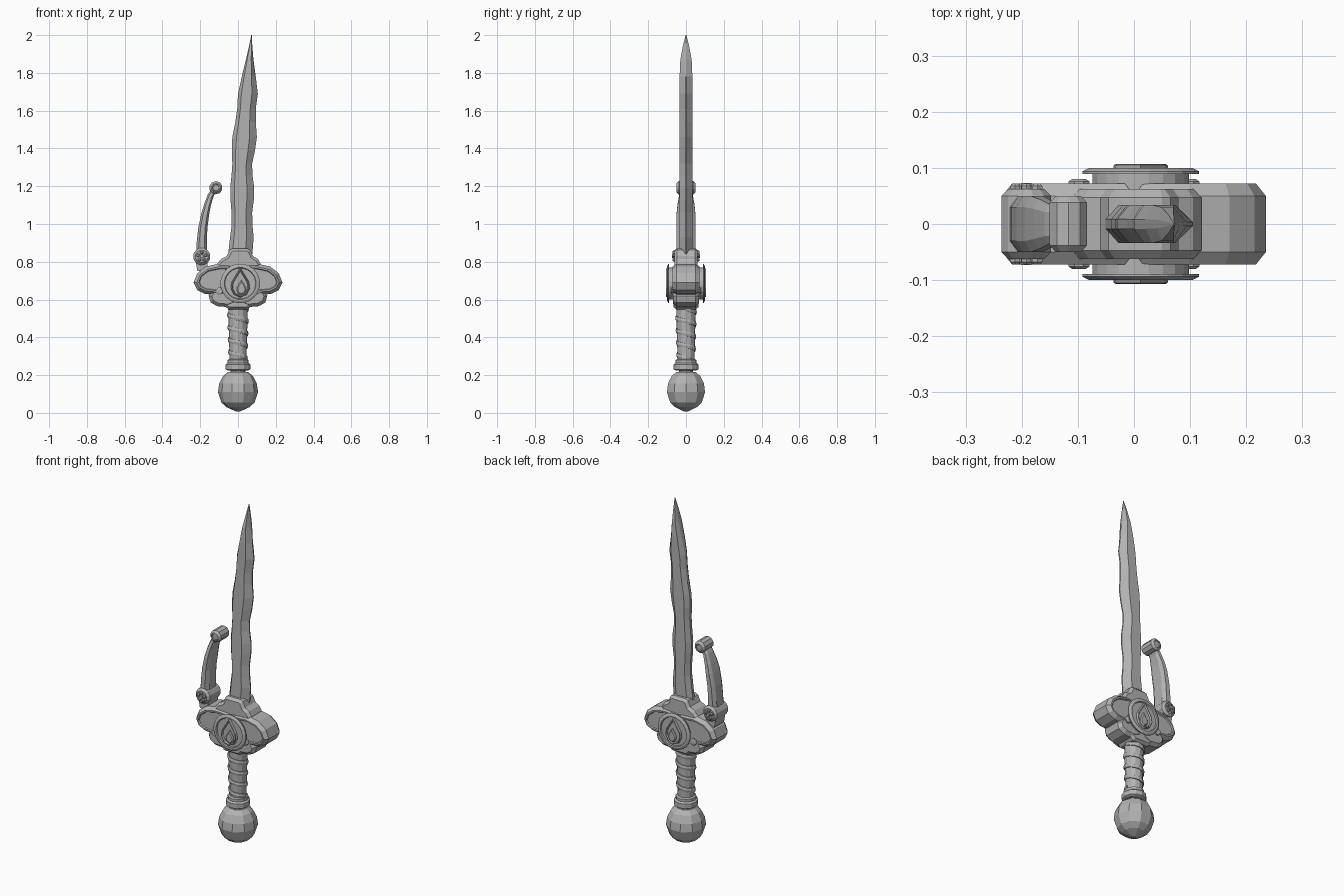
import bpy, bmesh, math
from mathutils import Vector

metal = bpy.data.materials.new("grey_metal")
metal.diffuse_color = (0.45, 0.45, 0.45, 1)


def finish(bm, name):
    bmesh.ops.recalc_face_normals(bm, faces=bm.faces)
    mesh = bpy.data.meshes.new(name)
    bm.to_mesh(mesh)
    bm.free()
    mesh.materials.append(metal)
    obj = bpy.data.objects.new(name, mesh)
    bpy.context.collection.objects.link(obj)
    return obj


def skin(name, rings, loop=True):
    """Join equal-length rings of points and cap both ends."""
    bm = bmesh.new()
    vs = [[bm.verts.new(p) for p in r] for r in rings]
    n = len(vs[0])
    for a, b in zip(vs, vs[1:]):
        for i in range(n):
            j = (i + 1) % n
            bm.faces.new((a[i], a[j], b[j], b[i]))
    bm.faces.new(vs[0])
    bm.faces.new(vs[-1])
    return finish(bm, name)


def inset(pts, d):
    area = sum(a[0] * b[1] - b[0] * a[1] for a, b in zip(pts, pts[1:] + pts[:1]))
    if area < 0:
        pts = pts[::-1]
    out = []
    for i, p in enumerate(pts):
        p = Vector(p)
        e0 = (p - Vector(pts[i - 1])).normalized()
        e1 = (Vector(pts[(i + 1) % len(pts)]) - p).normalized()
        n0, n1 = Vector((-e0.y, e0.x)), Vector((-e1.y, e1.x))
        m = (n0 + n1).normalized()
        out.append(p + m * d / max(m.dot(n0), 0.5))
    return out


def plate(name, pts, half):
    """Outline in x/z, mirrored through y; half lists (y, inset) outwards."""
    steps = [(-y, d) for y, d in reversed(half)] + half
    return skin(name, [[(q.x, y, q.y) for q in inset(pts, d)] for y, d in steps])


def circle(x, z, r, n):
    return [(x + r * math.cos(math.tau * (i + 0.5) / n),
             z + r * math.sin(math.tau * (i + 0.5) / n)) for i in range(n)]


def lathe(name, profile, n):
    return skin(name, [[(r * math.cos(math.tau * i / n), r * math.sin(math.tau * i / n), z)
                        for i in range(n)] for r, z in profile])


# Pommel, collar and grip
lathe("pommel", [(0.012, 0.008), (0.06, 0.03), (0.088, 0.055), (0.106, 0.11),
                 (0.1, 0.155), (0.08, 0.195), (0.052, 0.217)], 10)
lathe("pommel_neck", [(0.04, 0.2), (0.04, 0.26)], 10)
lathe("collar", [(0.055, 0.225), (0.065, 0.23), (0.065, 0.257), (0.055, 0.265)], 12)
lathe("collar_band", [(0.055, 0.262), (0.055, 0.28), (0.046, 0.285)], 12)
lathe("grip", [(0.044, 0.26), (0.052, 0.56), (0.05, 0.6)], 12)

# Spiral wrap around the grip
rings, turns, seg = [], 4, 14
for i in range(turns * seg + 1):
    t = i / (turns * seg)
    a = math.tau * turns * t
    z = 0.55 - 0.26 * t
    r = 0.059 - 0.007 * t
    rings.append([(q * math.cos(a), q * math.sin(a), z + dz) for q, dz in
                  ((r - 0.018, 0.012), (r - 0.003, 0.012), (r, 0.0),
                   (r - 0.003, -0.012), (r - 0.018, -0.012))])
skin("grip_wrap", rings)

# Guard: two wings, lower lobes, centre and top dome
wing = [(0, 0.785), (0.10, 0.79), (0.17, 0.775), (0.215, 0.74), (0.235, 0.69),
        (0.215, 0.65), (0.175, 0.63), (0.08, 0.62), (0, 0.62)]
lobe = [(0.02, 0.66), (0.13, 0.66), (0.155, 0.62), (0.145, 0.585),
        (0.11, 0.565), (0.05, 0.56), (0.0, 0.58)]
rim = [(0.05, 0), (0.072, 0.016), (0.072, 0.024), (0.066, 0.028)]
for side, s in (("left", -1), ("right", 1)):
    plate(side + "_wing", [(s * x, z) for x, z in wing], rim)
    plate(side + "_lower_lobe", [(s * x, z) for x, z in lobe],
          [(0.05, 0), (0.068, 0.016)])
    # curl beside the medallion
    plate(side + "_curl", circle(s * 0.098, 0.645, 0.02, 8),
          [(0.06, 0), (0.076, 0), (0.08, 0.006)])
plate("guard_bottom", [(-0.08, 0.575), (-0.05, 0.548), (0.05, 0.548), (0.08, 0.575),
                       (0.06, 0.65), (-0.06, 0.65)], [(0.05, 0), (0.066, 0.012)])
plate("guard_dome", [(-0.115, 0.76), (-0.11, 0.79), (-0.09, 0.815), (-0.06, 0.83),
                     (-0.045, 0.862), (-0.03, 0.87), (0.05, 0.87), (0.065, 0.862),
                     (0.08, 0.83), (0.105, 0.815), (0.12, 0.79), (0.12, 0.76)],
      [(0.047, 0), (0.062, 0.014)])

# Medallion with a flame drop on both sides
cx, cz = 0.012, 0.685
plate("medallion", circle(cx, cz, 0.105, 20),
      [(0.089, 0.018), (0.089, 0), (0.094, 0), (0.1, 0.012), (0.1, 0.02), (0.093, 0.023)])


def drop(x, z, s):
    pts = [(0, 1.0), (0.28, 0.55), (0.55, 0.1), (0.6, -0.3), (0.4, -0.7), (0, -0.88)]
    return [(x + s * a, z + s * b) for a, b in pts + [(-a, b) for a, b in pts[4:0:-1]]]


plate("flame_drop", drop(cx, cz, 0.085),
      [(0.09, 0), (0.105, 0.003), (0.107, 0.007), (0.098, 0.011)])
plate("flame_core", drop(cx + 0.006, cz - 0.023, 0.042),
      [(0.09, 0), (0.102, 0), (0.107, 0.006)])

# Blade: height, left edge, right edge, half thickness
blade = [(0.84, -0.052, 0.076, 0.034), (0.93, -0.042, 0.083, 0.034),
         (0.99, -0.034, 0.077, 0.034), (1.06, -0.034, 0.075, 0.034),
         (1.13, -0.04, 0.084, 0.034), (1.19, -0.041, 0.086, 0.034),
         (1.26, -0.034, 0.076, 0.034), (1.32, -0.03, 0.075, 0.034),
         (1.39, -0.033, 0.09, 0.034), (1.46, -0.03, 0.1, 0.034),
         (1.54, -0.014, 0.094, 0.034), (1.61, -0.004, 0.094, 0.034),
         (1.69, 0.0, 0.105, 0.034), (1.78, 0.02, 0.094, 0.034),
         (1.87, 0.042, 0.082, 0.03), (1.94, 0.058, 0.076, 0.017),
         (2.0, 0.07, 0.073, 0.002)]
rings = []
for z, l, r, h in blade:
    w = r - l
    a, b = l + 0.17 * w, r - 0.3 * w
    rings.append([(l, -h * 0.25, z), (a, -h, z), (b, -h, z), (r, -h * 0.1, z),
                  (r, h * 0.1, z), (b, h, z), (a, h, z), (l, h * 0.25, z)])
skin("blade", rings)

# Curved side arm: centre x, z, half width, half depth
arm = [(-0.193, 0.82, 0.03, 0.05), (-0.192, 0.9, 0.027, 0.05), (-0.186, 0.98, 0.024, 0.05),
       (-0.174, 1.05, 0.021, 0.05), (-0.162, 1.1, 0.018, 0.045),
       (-0.145, 1.15, 0.016, 0.036), (-0.122, 1.19, 0.014, 0.032)]
rings = []
for i, (x, z, w, d) in enumerate(arm):
    p, q = arm[max(i - 1, 0)], arm[min(i + 1, len(arm) - 1)]
    t = Vector((q[0] - p[0], q[1] - p[1])).normalized()
    rings.append([(x + t.y * u * w, v * d, z - t.x * u * w) for u, v in
                  ((-1, -0.6), (-0.5, -1), (0.5, -1), (1, -0.6),
                   (1, 0.6), (0.5, 1), (-0.5, 1), (-1, 0.6))])
skin("side_arm", rings)
plate("arm_tip", circle(-0.117, 1.192, 0.035, 10),
      [(0.038, 0), (0.05, 0.011), (0.05, 0.016), (0.046, 0.018)])

# Hinge scroll at the foot of the arm with a small rosette
hx, hz = -0.192, 0.828
plate("hinge_scroll", circle(hx, hz, 0.046, 12), [(0.05, 0), (0.062, 0.012)])
plate("hinge_foot", [(-0.215, 0.75), (-0.165, 0.75), (-0.16, 0.81), (-0.225, 0.81)],
      [(0.045, 0)])
plate("rosette_centre", circle(hx, hz, 0.01, 8), [(0.05, 0), (0.073, 0)])
for k in range(5):
    a = math.tau * k / 5 + math.pi / 2
    plate("rosette_petal", circle(hx + 0.021 * math.cos(a), hz + 0.021 * math.sin(a), 0.01, 6),
          [(0.05, 0), (0.068, 0), (0.072, 0.004)])
